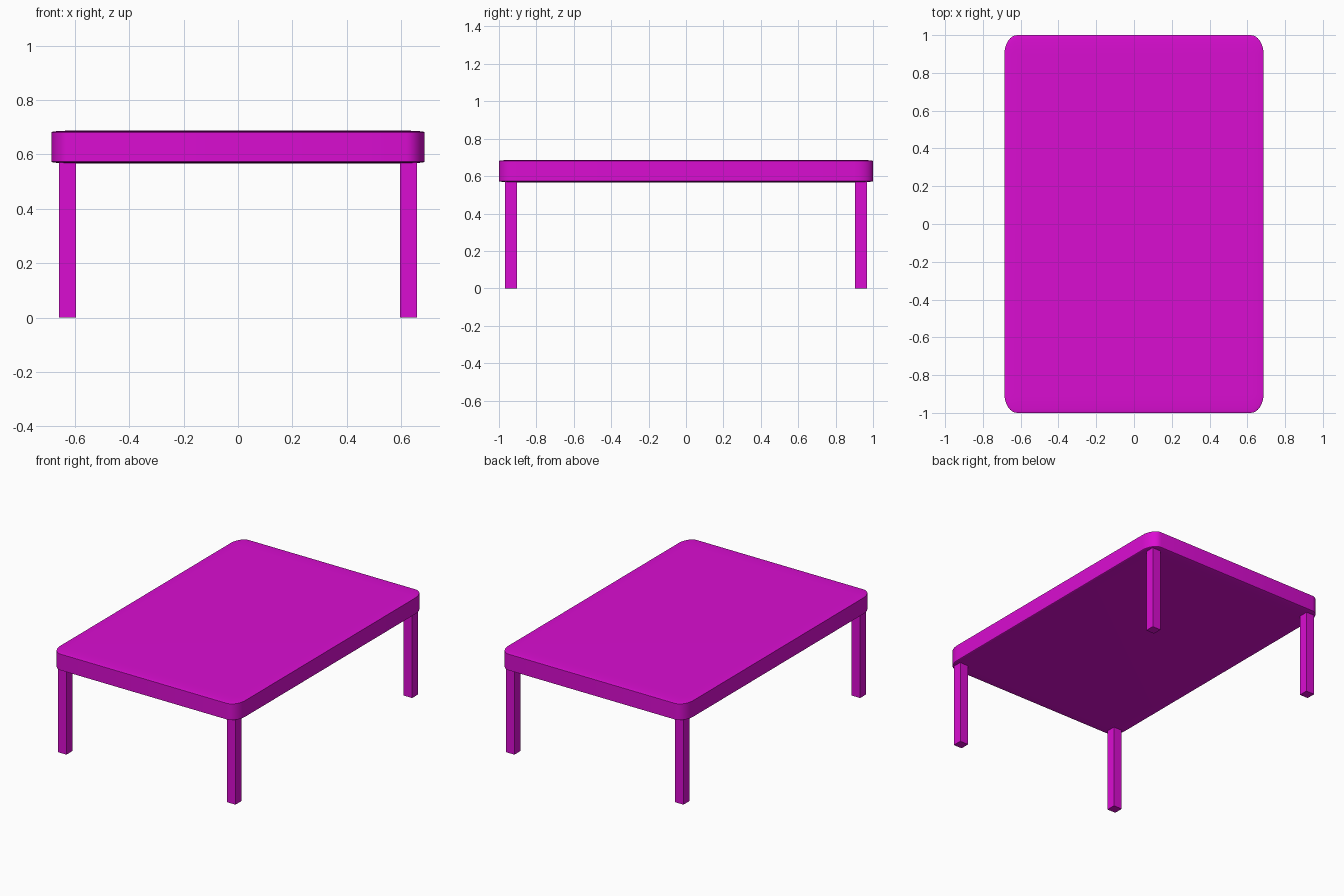
import bpy, bmesh
from mathutils import Matrix

if "Cube" in bpy.data.objects:
    bpy.data.objects.remove(bpy.data.objects["Cube"])

mat = bpy.data.materials.new("magenta")
mat.diffuse_color = (0.70, 0.004, 0.64, 1)
mat.use_nodes = True
mat.node_tree.nodes["Principled BSDF"].inputs["Base Color"].default_value = mat.diffuse_color


def box(name, centre, size, bevel=0.0, segments=8):
    """Box made from a 2-unit cube, bevelled before it is stretched to size."""
    bm = bmesh.new()
    bmesh.ops.create_cube(bm, size=2)
    if bevel:
        bmesh.ops.bevel(bm, geom=bm.edges[:], offset=bevel, segments=segments,
                        profile=0.5, affect='EDGES')
    bmesh.ops.transform(bm, verts=bm.verts,
                        matrix=Matrix.Diagonal((size[0] / 2, size[1] / 2, size[2] / 2, 1)))
    me = bpy.data.meshes.new(name)
    bm.to_mesh(me)
    bm.free()
    me.materials.append(mat)
    ob = bpy.data.objects.new(name, me)
    ob.location = centre
    bpy.context.collection.objects.link(ob)
    return ob


# Rounded table top
top = box("table_top", (0, 0, 0.627), (1.372, 2.0, 0.12), bevel=0.1)
bpy.context.view_layer.objects.active = top
top.select_set(True)
bpy.ops.object.shade_smooth_by_angle(angle=0.6)

# Four square legs
for sy, end in ((-1, "front"), (1, "back")):
    for sx, side in ((-1, "left"), (1, "right")):
        box(f"{end}_{side}_leg", (sx * 0.627, sy * 0.936, 0.285), (0.063, 0.063, 0.57))
